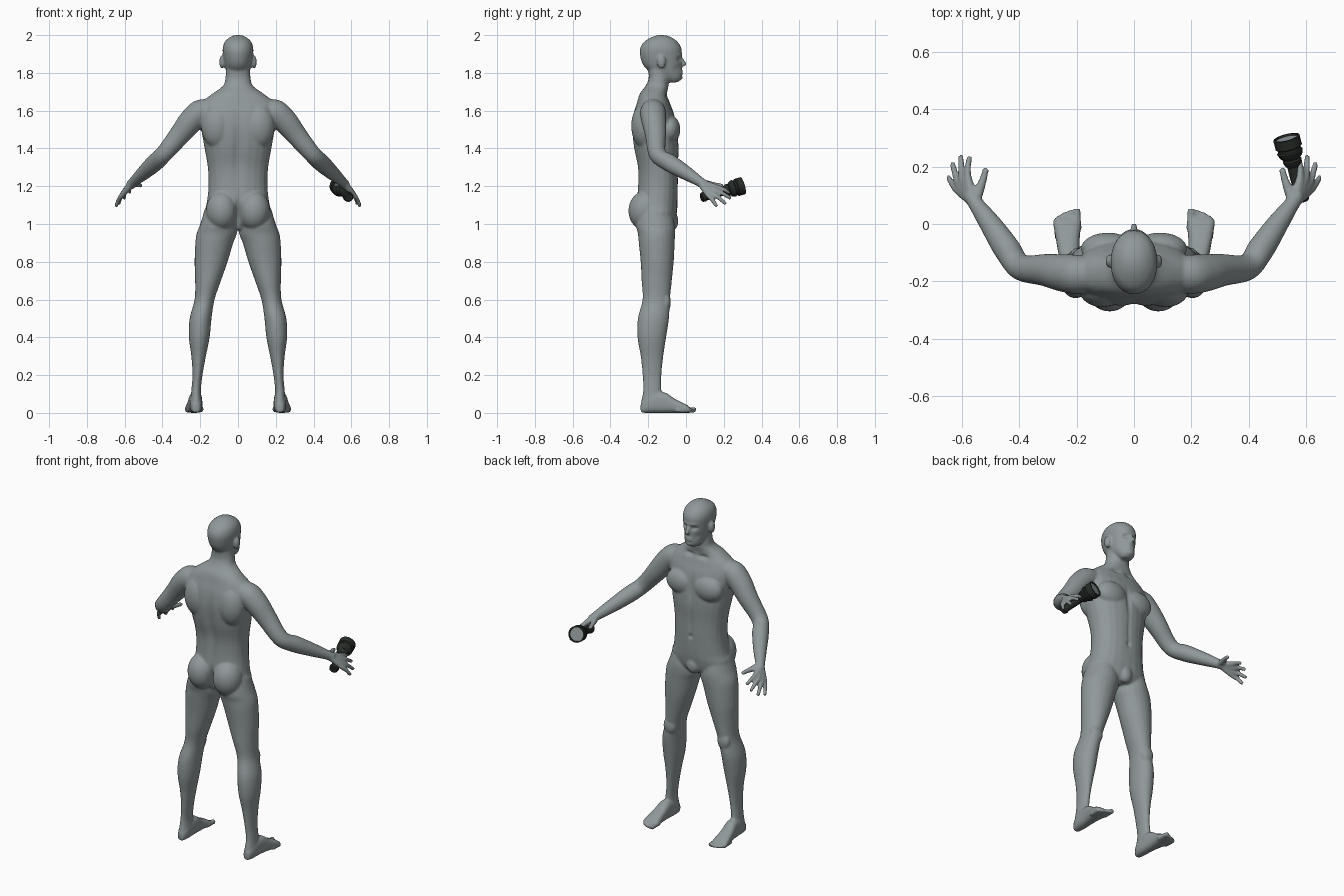
import bpy
import bmesh
from math import sin, cos, pi, exp, copysign, radians
from mathutils import Vector, Matrix

default_cube = bpy.data.objects.get("Cube")
if default_cube:
    bpy.data.objects.remove(default_cube)


def make_material(name, rgb):
    mat = bpy.data.materials.new(name)
    mat.use_nodes = True
    mat.diffuse_color = (*rgb, 1)
    shader = mat.node_tree.nodes["Principled BSDF"]
    shader.inputs["Base Color"].default_value = (*rgb, 1)
    shader.inputs["Roughness"].default_value = .6
    return mat


def add_object(name, mesh, *materials):
    obj = bpy.data.objects.new(name, mesh)
    bpy.context.collection.objects.link(obj)
    for mat in materials:
        mesh.materials.append(mat)
    return obj


def catmull(a, b, c, d, t):
    return (b * 2 + (c - a) * t + (a * 2 - b * 5 + c * 4 - d) * t ** 2
            + (b * 3 - a - c * 3 + d) * t ** 3) / 2


def refine(rings, steps=4):
    """Insert smoothly interpolated rings between the given ones."""
    out = []
    last = len(rings) - 1
    for i in range(last):
        around = [rings[max(0, min(last, k))] for k in range(i - 1, i + 3)]
        for s in range(steps):
            out.append([catmull(*parts, s / steps) for parts in zip(*around)])
    return out + [rings[-1]]


def loft(bm, rings, power=1.0, sides=24):
    """Skin rings of (centre, half axis, half axis); return the end cap."""
    def soft(value):
        return copysign(abs(value) ** power, value)

    loops = []
    for centre, u, v in rings:
        angles = [2 * pi * k / sides for k in range(sides)]
        loops.append([bm.verts.new(centre + u * soft(cos(a)) + v * soft(sin(a)))
                      for a in angles])
    for low, high in zip(loops, loops[1:]):
        for k in range(sides):
            n = (k + 1) % sides
            bm.faces.new((low[k], low[n], high[n], high[k]))
    bm.faces.new(loops[0][::-1])
    return bm.faces.new(loops[-1])


def tube_rings(points):
    """Round rings square to a path of (x, y, z, radius)."""
    rings = []
    places = [Vector(p[:3]) for p in points]
    for i, place in enumerate(places):
        ahead = places[min(i + 1, len(places) - 1)]
        along = (ahead - places[max(i - 1, 0)]).normalized()
        u = along.cross(Vector((0, 0, 1))).normalized()
        v = along.cross(u)
        rings.append([place, u * points[i][3], v * points[i][3]])
    return rings


def tube(bm, points, side=1):
    loft(bm, refine(tube_rings([(side * x, y, z, r) for x, y, z, r in points])))


def level_rings(sections, side=1):
    """Flat rings from (z, x inner, x outer, y front, y back)."""
    return refine([[Vector((side * (a + b) / 2, (f + k) / 2, z)),
                    Vector(((b - a) / 2, 0, 0)), Vector((0, (f - k) / 2, 0))]
                   for z, a, b, f, k in sections])


def blob(bm, centre, radii, side=1):
    x, y, z = centre
    matrix = Matrix.Translation((side * x, y, z)) @ Matrix.Diagonal((*radii, 1))
    bmesh.ops.create_uvsphere(bm, u_segments=24, v_segments=16, radius=1, matrix=matrix)


# Torso and neck: z, half width, front, back
TORSO = [(.97, .11, -.08, -.21), (1, .16, -.06, -.24), (1.05, .184, -.05, -.265),
         (1.1, .168, -.045, -.265), (1.2, .156, -.042, -.256),
         (1.3, .16, -.042, -.257), (1.4, .177, -.038, -.277),
         (1.5, .195, -.045, -.287), (1.58, .21, -.062, -.28),
         (1.64, .195, -.085, -.262), (1.69, .135, -.1, -.245),
         (1.73, .08, -.093, -.215), (1.77, .067, -.09, -.198), (1.82, .062, -.09, -.2)]
# Head: z, half width, front, back
HEAD = [(1.75, .03, -.045, -.09), (1.77, .046, -.024, -.13), (1.8, .06, -.022, -.185),
        (1.84, .071, -.022, -.226), (1.89, .079, -.022, -.243),
        (1.93, .081, -.024, -.243), (1.965, .07, -.045, -.222),
        (1.99, .042, -.08, -.18), (2, .015, -.115, -.145)]
# Leg: z, inner, outer, front, back
LEG = [(1.08, .03, .175, -.08, -.25), (1, .012, .2, -.06, -.265),
       (.95, .006, .219, -.058, -.255), (.9, .025, .226, -.06, -.25),
       (.8, .055, .23, -.065, -.24), (.7, .09, .227, -.075, -.235),
       (.6, .124, .23, -.085, -.23), (.5, .14, .256, -.09, -.255),
       (.4, .15, .26, -.105, -.257), (.3, .17, .247, -.12, -.24),
       (.2, .188, .241, -.13, -.23), (.12, .196, .247, -.13, -.227),
       (.05, .19, .253, -.12, -.238), (.005, .2, .245, -.14, -.23)]
# Foot: y, middle, half width, height
FOOT = [(-.24, .222, .018, .05), (-.2, .222, .032, .09), (-.12, .225, .036, .11),
        (-.06, .23, .041, .075), (0, .233, .048, .045), (.022, .234, .044, .028)]
TOES = [(.199, .052, .015), (.222, .047, .0105), (.24, .04, .0105),
        (.256, .03, .01), (.27, .018, .01)]
ARM = [(.13, -.175, 1.605, .06), (.2, -.175, 1.59, .068), (.25, -.17, 1.545, .065),
       (.31, -.16, 1.47, .056), (.395, -.15, 1.368, .046), (.44, -.09, 1.325, .047),
       (.5, 0, 1.27, .038), (.55, .07, 1.226, .027), (.57, .1, 1.205, .026)]
WRIST = (.556, .075, 1.222, .02)
# Fingers: knuckle and tip, from little to index
FINGERS = [((.614, .118, 1.152), (.646, .163, 1.092)),
           ((.607, .136, 1.164), (.632, .212, 1.105)),
           ((.594, .15, 1.18), (.602, .238, 1.135)),
           ((.577, .155, 1.197), (.573, .235, 1.165))]

body = bmesh.new()
loft(body, level_rings([(z, -w, w, f, b) for z, w, f, b in TORSO]), .88)
loft(body, level_rings([(z, -w, w, f, b) for z, w, f, b in HEAD]), .95)

# Nose, lips and groin
tube(body, [(0, -.03, 1.885, .008), (0, -.012, 1.855, .011), (0, -.006, 1.838, .013)])
blob(body, (0, -.026, 1.802), (.025, .012, .012))
blob(body, (0, -.075, 1.015), (.04, .035, .05))

for side in (-1, 1):
    loft(body, level_rings(LEG, side))
    loft(body, refine([[Vector((side * x, y, h / 2)), Vector((w, 0, 0)),
                        Vector((0, 0, h / 2))] for y, x, w, h in FOOT]), .75)
    for x, tip, r in TOES:
        tube(body, [(x - .003, tip - .07, r * 1.3, r), (x, tip - .02, r * 1.1, r * .9),
                    (x, tip, r, r)], side)
    tube(body, ARM, side)
    # Palm runs from the wrist to each knuckle, then the finger follows
    for knuckle, tip in FINGERS:
        middle = (Vector(knuckle) * .5 + Vector(tip) * .5) + Vector((.003, 0, .004))
        tube(body, [WRIST, (*knuckle, .0145), (*middle, .0115), (*tip, .01)], side)
    tube(body, [WRIST, (.54, .115, 1.212, .018), (.524, .158, 1.207, .013),
                (.515, .195, 1.203, .011)], side)
    # Muscle masses and ears
    blob(body, (.09, -.085, 1.5), (.095, .055, .075), side)
    blob(body, (.085, -.215, 1.07), (.085, .09, .105), side)
    blob(body, (.11, -.22, 1.52), (.085, .07, .12), side)
    blob(body, (.182, -.105, .585), (.04, .025, .05), side)
    blob(body, (.085, -.13, 1.858), (.014, .023, .036), side)

bmesh.ops.recalc_face_normals(body, faces=body.faces)
rough_mesh = bpy.data.meshes.new("body_parts")
body.to_mesh(rough_mesh)
body.free()

# Fuse the parts into one soft skin
rough = add_object("body_parts", rough_mesh)
fuse = rough.modifiers.new("fuse", 'REMESH')
fuse.mode = 'VOXEL'
fuse.voxel_size = .0065
relax = rough.modifiers.new("relax", 'SMOOTH')
relax.factor = .5
relax.iterations = 5
graph = bpy.context.evaluated_depsgraph_get()
skin = bpy.data.meshes.new_from_object(rough.evaluated_get(graph))
bpy.data.objects.remove(rough)

# Sculpted hollows and swells: centre, reach, push along y, both sides
DENTS = [((.032, -.02, 1.872), (.017, .04, .011), -.014, True),      # eye socket
         ((.03, -.02, 1.895), (.025, .03, .008), .005, True),        # brow
         ((.05, -.03, 1.82), (.018, .04, .02), -.007, True),         # cheek
         ((0, -.015, 1.802), (.025, .03, .003), -.004, False),       # mouth
         ((0, -.02, 1.77), (.02, .03, .012), .006, False),           # chin
         ((0, -.3, 1.035), (.014, .09, .07), .05, False),            # cleft
         ((0, -.28, 1.38), (.024, .06, .2), .014, False),            # spine
         ((0, -.03, 1.48), (.016, .06, .08), -.012, False),          # breastbone
         ((0, -.03, 1.28), (.012, .06, .1), -.006, False),           # belly line
         ((0, -.03, 1.2), (.012, .04, .012), -.01, False),           # navel
         ((.045, -.09, 1.675), (.03, .04, .012), -.012, True)]       # collar hollow
for (x, y, z), reach, push, paired in DENTS:
    for side in ((-1, 1) if paired else (1,)):
        centre = Vector((side * x, y, z))
        for vert in skin.vertices:
            gap = vert.co - centre
            if abs(gap.z) < 3 * reach[2]:
                vert.co.y += push * exp(-sum((g / r) ** 2 for g, r in zip(gap, reach)))

skin.materials.clear()
add_object("body", skin, make_material("grey_skin", (.28, .315, .32)))
skin.shade_smooth()

# Torch: distance along the barrel, radius
PROFILE = [(0, .02), (.005, .025), (.02, .027), (.026, .023), (.13, .023), (.138, .03),
           (.152, .034), (.158, .03), (.168, .04), (.184, .046), (.188, .041),
           (.198, .041), (.202, .047), (.236, .047), (.237, .04), (.23, .039)]
tail, front = Vector((.587, .08, 1.14)), Vector((.53, .302, 1.203))
axis = (front - tail).normalized()
across = axis.cross(Vector((0, 0, 1))).normalized()
upward = axis.cross(across)
torch = bmesh.new()
lens = loft(torch, [[tail + axis * d, across * r, upward * r] for d, r in PROFILE], sides=32)
lens.material_index = 1
bmesh.ops.recalc_face_normals(torch, faces=torch.faces)
torch_mesh = bpy.data.meshes.new("torch")
torch.to_mesh(torch_mesh)
torch.free()
add_object("torch", torch_mesh, make_material("dark_casing", (.02, .025, .021)),
           make_material("lens_grey", (.28, .31, .32)))
torch_mesh.shade_smooth()
torch_mesh.set_sharp_from_angle(angle=radians(35))
